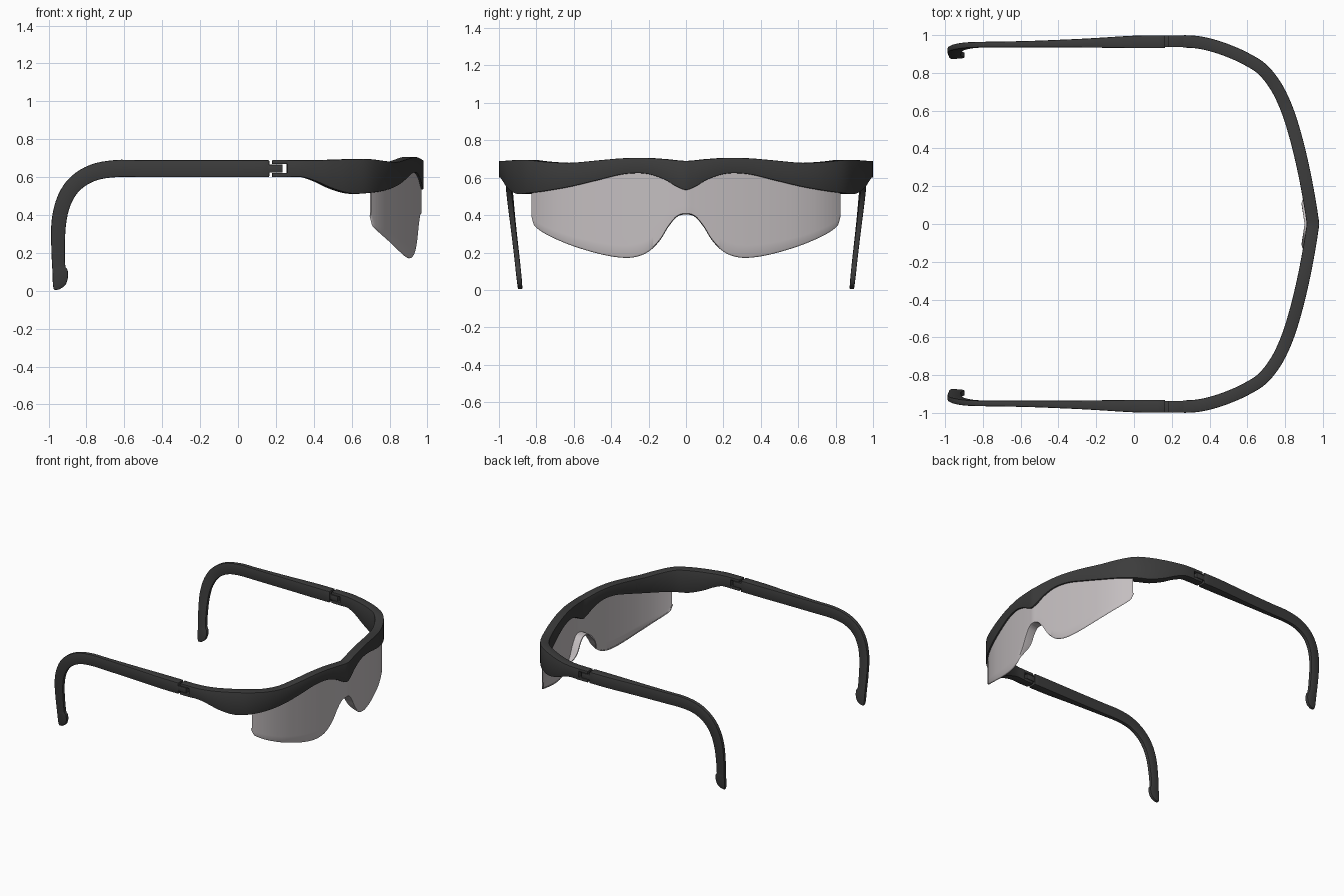
import bpy, bmesh
from mathutils import Vector

if "Cube" in bpy.data.objects:
    bpy.data.objects.remove(bpy.data.objects["Cube"])


def material(name, rgba):
    m = bpy.data.materials.new(name)
    m.diffuse_color = rgba
    m.use_nodes = True
    m.node_tree.nodes["Principled BSDF"].inputs["Base Color"].default_value = m.diffuse_color
    return m


BLACK = material("matte black plastic", (0.045, 0.045, 0.045, 1.0))
TINT = material("pale grey lens", (0.55, 0.515, 0.525, 0.8))


def spline(pts, n):
    """Smooth curve through the points, n steps per span."""
    p = [Vector(q) for q in pts]
    p = [2 * p[0] - p[1]] + p + [2 * p[-1] - p[-2]]
    out = []
    for i in range(1, len(p) - 2):
        a, b, c, d = p[i - 1:i + 3]
        for k in range(n):
            t = k / n
            out.append(0.5 * (2 * b + (c - a) * t + (2 * a - 5 * b + 4 * c - d) * t * t
                              + (3 * b - a - 3 * c + d) * t ** 3))
    return out + [p[-2]]


def finish(name, rows, mat, closed, bevel=0, solid=0, angle=35):
    """Skin rows of points, thicken or bevel, and shade."""
    bm = bmesh.new()
    vs = [[bm.verts.new(p) for p in row] for row in rows]
    m = len(rows[0])
    for r, s in zip(vs, vs[1:]):
        for j in range(m if closed else m - 1):
            k = (j + 1) % m
            bm.faces.new((r[j], r[k], s[k], s[j]))
    if closed:
        bm.faces.new(vs[0])
        bm.faces.new(vs[-1])
    bmesh.ops.recalc_face_normals(bm, faces=bm.faces)
    me = bpy.data.meshes.new(name)
    bm.to_mesh(me)
    bm.free()
    me.materials.append(mat)
    ob = bpy.data.objects.new(name, me)
    bpy.context.collection.objects.link(ob)
    bpy.ops.object.select_all(action='DESELECT')
    bpy.context.view_layer.objects.active = ob
    ob.select_set(True)
    if solid:
        mod = ob.modifiers.new("thickness", 'SOLIDIFY')
        mod.thickness, mod.offset = solid, 0
    if bevel:
        mod = ob.modifiers.new("soft edges", 'BEVEL')
        mod.width, mod.segments, mod.angle_limit = bevel, 2, 0.7
    bpy.ops.object.convert(target='MESH')
    bpy.ops.object.shade_smooth_by_angle(angle=angle * 3.14159 / 180)
    return ob


def box(name, x0, x1, y0, y1, z0, z1):
    rows = [[(x, y0, z0), (x, y1, z0), (x, y1, z1), (x, y0, z1)] for x in (x0, x1)]
    finish(name, rows, BLACK, True, bevel=0.003)


# Brow frame: outer x, outer y, top z, bottom z from hinge to nose
half = [(0.26, 1.0, 0.69, 0.60), (0.34, 0.995, 0.69, 0.60), (0.42, 0.978, 0.69, 0.575),
        (0.50, 0.952, 0.692, 0.54), (0.60, 0.908, 0.695, 0.513), (0.70, 0.845, 0.695, 0.517),
        (0.78, 0.745, 0.685, 0.53), (0.84, 0.62, 0.68, 0.552), (0.885, 0.48, 0.692, 0.585),
        (0.92, 0.34, 0.704, 0.618), (0.945, 0.22, 0.706, 0.622), (0.963, 0.12, 0.70, 0.592),
        (0.974, 0.05, 0.693, 0.552), (0.98, 0.0, 0.69, 0.535)]
band = spline(half + [(x, -y, a, b) for x, y, a, b in half[-2::-1]], 5)


def normal(i):
    a, b = band[max(i - 1, 0)], band[min(i + 1, len(band) - 1)]
    return Vector((b[0] - a[0], b[1] - a[1])).orthogonal().normalized()


def inset(i, d):
    n = normal(i)
    return band[i][0] - n.x * d, band[i][1] - n.y * d


rows = []
for i, (x, y, zt, zb) in enumerate(band):
    u, v = inset(i, 0.066)
    rows.append([(x, y, zb), (x, y, zt), (u, v, zt), (u, v, zb)])
finish("brow_frame", rows, BLACK, True, bevel=0.005)

# Lens: lower outline as y, z, with a ledge turned back over the nose
edge = [(0.0, 0.412), (0.03, 0.408), (0.06, 0.39), (0.10, 0.34), (0.14, 0.275), (0.19, 0.222),
        (0.25, 0.19), (0.33, 0.18), (0.45, 0.198), (0.60, 0.242), (0.72, 0.292),
        (0.79, 0.334), (0.812, 0.36), (0.82, 0.40)]
outline = spline(edge, 8)


def lower(y):
    for a, b in zip(outline, outline[1:]):
        if a[0] <= y <= b[0]:
            return a[1] + (b[1] - a[1]) * (y - a[0]) / max(b[0] - a[0], 1e-6)
    return outline[-1][1]


path = [(*inset(i, 0.016), band[i][3]) for i in range(len(band))]
cols = []
for a, b in zip(path, path[1:]):
    for k in range(3):
        t = k / 3
        p = [a[j] + (b[j] - a[j]) * t for j in range(3)]
        if abs(p[1]) <= 0.824:
            cols.append(p)
rows = []
for x, y, top in cols:
    zb = lower(abs(y))
    row = [(x, y, zb + (top + 0.03 - zb) * (1 - k / 8)) for k in range(9)]
    t = min(max((0.2 - abs(y)) / 0.1, 0), 1)
    depth = 0.006 + 0.056 * t * t * (3 - 2 * t)
    row += [(x - depth * 0.2, y, zb - 0.003), (x - depth, y, zb - 0.004)]
    rows.append(row)
finish("lens", rows, TINT, False, solid=0.009, angle=50)

# Temple arm: outer x, z, inner x, z, middle y, half thickness
arm = [(0.165, 0.69, 0.165, 0.60, 0.965, 0.034), (0.0, 0.69, 0.0, 0.60, 0.964, 0.033),
       (-0.25, 0.69, -0.25, 0.60, 0.958, 0.024), (-0.5, 0.69, -0.5, 0.60, 0.953, 0.018),
       (-0.65, 0.69, -0.64, 0.60, 0.951, 0.016), (-0.78, 0.665, -0.75, 0.582, 0.95, 0.015),
       (-0.885, 0.60, -0.835, 0.53, 0.947, 0.015), (-0.95, 0.505, -0.885, 0.45, 0.938, 0.015),
       (-0.983, 0.38, -0.908, 0.35, 0.926, 0.014), (-0.986, 0.24, -0.914, 0.23, 0.911, 0.014),
       (-0.982, 0.14, -0.912, 0.135, 0.90, 0.014), (-0.98, 0.105, -0.90, 0.11, 0.897, 0.014),
       (-0.979, 0.07, -0.898, 0.07, 0.893, 0.014), (-0.977, 0.03, -0.912, 0.03, 0.889, 0.013),
       (-0.972, 0.004, -0.945, 0.006, 0.886, 0.012)]
for side, label in ((1, "left"), (-1, "right")):
    rows = []
    for x, z, u, w, y, h in spline(arm, 4):
        rows.append([(x, side * (y - h), z), (x, side * (y + h), z),
                     (u, side * (y + h), w), (u, side * (y - h), w)])
    finish(label + "_temple_arm", rows, BLACK, True, bevel=0.006)
    # Hinge: a tongue on the arm held between two fork plates on the frame
    y0, y1 = sorted((side * 0.936, side * 0.998))
    box(label + "_hinge_tongue", 0.155, 0.235, y0, y1, 0.624, 0.666)
    box(label + "_hinge_fork_top", 0.18, 0.265, y0, y1, 0.668, 0.69)
    box(label + "_hinge_fork_bottom", 0.18, 0.265, y0, y1, 0.60, 0.622)
